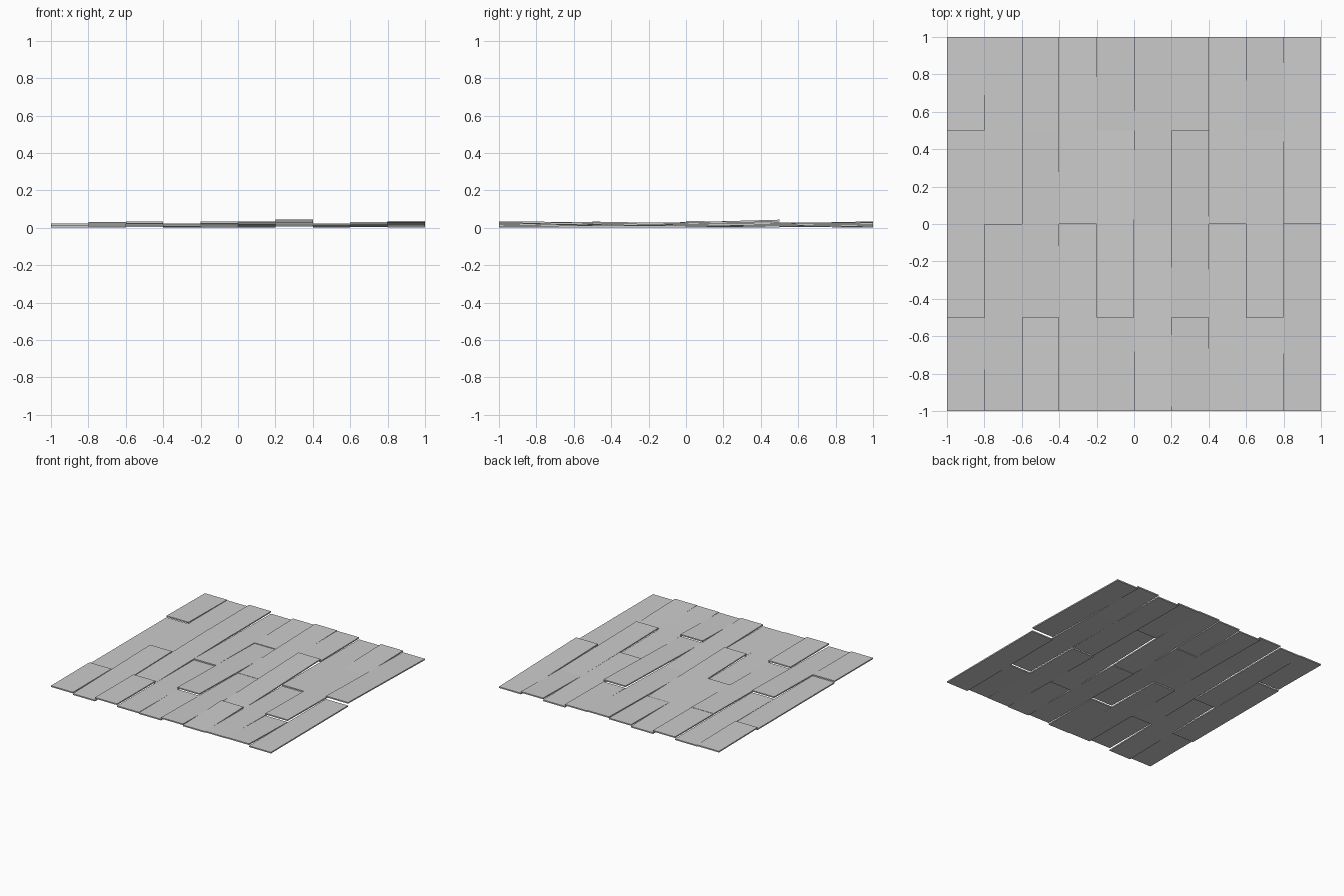
import bpy, bmesh

if "Cube" in bpy.data.objects:
    bpy.data.objects.remove(bpy.data.objects["Cube"])

WIDTH = 0.2
THICK = 0.010

# Per row of boards, front to back: (top height at front end, top height at back end)
ROWS = [
    [(.022, .023), (.012, .011), (.024, .018)],
    [(.010, .030), (.013, .014)],
    [(.033, .031), (.015, .030), (.028, .030)],
    [(.018, .012), (.022, .010)],
    [(.014, .016), (.033, .011), (.016, .024)],
    [(.029, .011), (.013, .034)],
    [(.020, .032), (.016, .043), (.026, .030)],
    [(.024, .012), (.023, .013)],
    [(.026, .014), (.032, .018), (.018, .028)],
    [(.010, .012), (.037, .014)],
]


def plank(name, x0, y0, y1, z0, z1):
    # Thin box, tilted along its length
    bm = bmesh.new()
    bmesh.ops.create_cube(bm, size=1)
    for v in bm.verts:
        back, top = v.co.y > 0, v.co.z > 0
        v.co.x = x0 + (WIDTH if v.co.x > 0 else 0)
        v.co.y = y1 if back else y0
        v.co.z = (z1 if back else z0) - (0 if top else THICK)
    mesh = bpy.data.meshes.new(name)
    bm.to_mesh(mesh)
    bm.free()
    bpy.context.collection.objects.link(bpy.data.objects.new(name, mesh))


# Staggered rows: short-long-short alternates with two long boards
for i, row in enumerate(ROWS):
    joints = [-1, -.5, .5, 1] if len(row) == 3 else [-1, 0, 1]
    for j, (z0, z1) in enumerate(row):
        plank(f"plank_{i}_{j}", -1 + i * WIDTH, joints[j], joints[j + 1], z0, z1)
